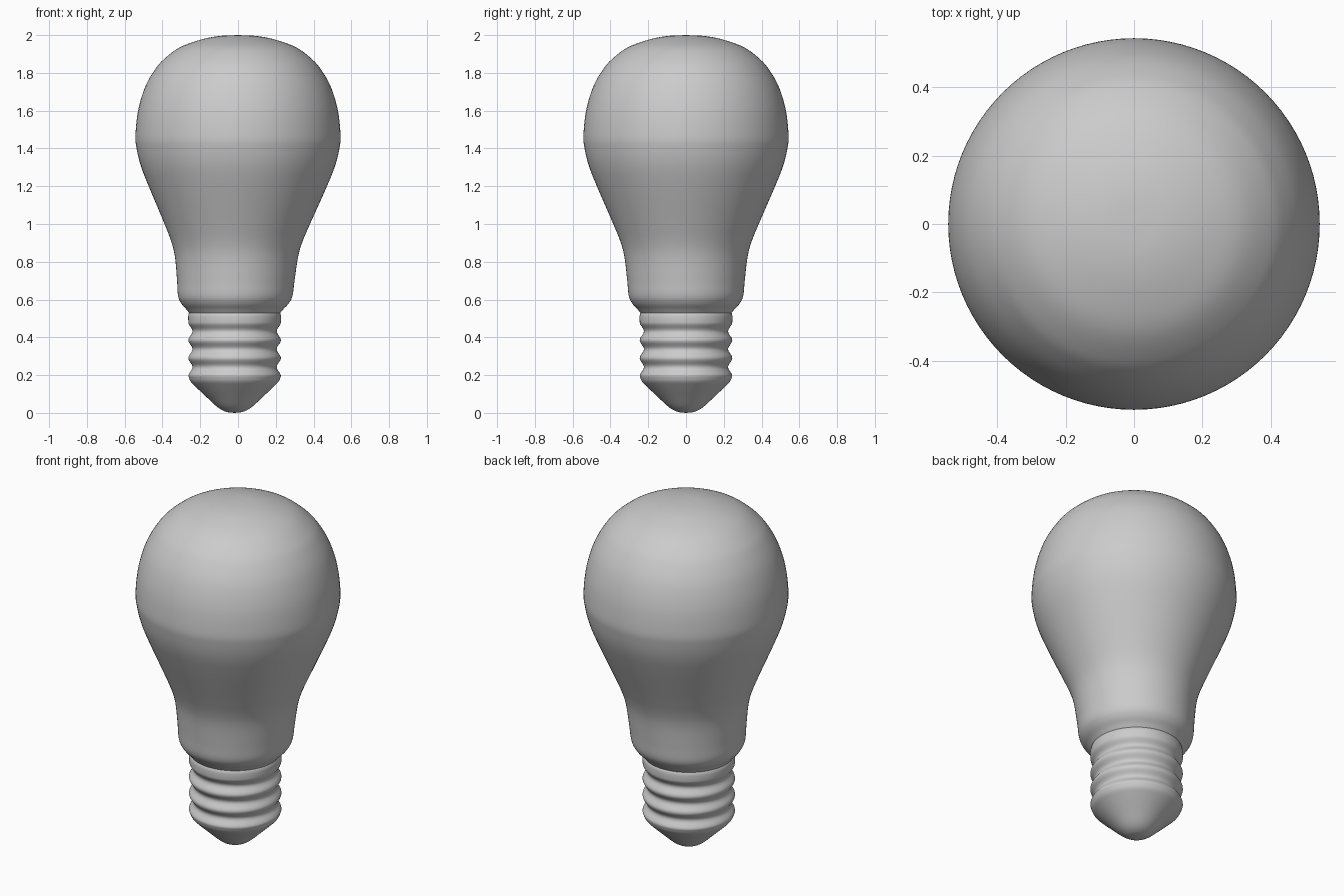
import bpy
import bmesh
from math import cos, pi, tau
from mathutils import Vector

SEGMENTS = 96

cube = bpy.data.objects.get("Cube")
if cube:
    bpy.data.objects.remove(cube, do_unlink=True)


def smooth_profile(points, steps=5):
    """Catmull-Rom curve through (radius, height) points."""
    p = [Vector(q) for q in points]
    p = [2 * p[0] - p[1]] + p + [2 * p[-1] - p[-2]]
    out = []
    for a, b, c, d in zip(p, p[1:], p[2:], p[3:]):
        for i in range(steps):
            t = i / steps
            out.append(b + 0.5 * t * (c - a + t * (2 * a - 5 * b + 4 * c - d
                       + t * (3 * (b - c) + d - a))))
    return out + [p[-2]]


def lean(z):
    """Slight sideways offset of the cap, fading out up the glass."""
    k = min(1, max(0, (1.4 - z) / 0.87))
    return -0.018 * k * k


def lathe(name, profile):
    bm = bmesh.new()
    verts = [bm.verts.new((max(r, 0), 0, z)) for r, z in profile]
    edges = [bm.edges.new(pair) for pair in zip(verts, verts[1:])]
    bmesh.ops.spin(bm, geom=verts + edges, cent=(0, 0, 0), axis=(0, 0, 1),
                   angle=tau, steps=SEGMENTS, use_duplicate=False)
    bmesh.ops.remove_doubles(bm, verts=bm.verts, dist=0.0001)
    bmesh.ops.recalc_face_normals(bm, faces=bm.faces)
    for v in bm.verts:
        v.co.x += lean(v.co.z)
    for f in bm.faces:
        f.smooth = True
    mesh = bpy.data.meshes.new(name)
    bm.to_mesh(mesh)
    bm.free()
    obj = bpy.data.objects.new(name, mesh)
    bpy.context.collection.objects.link(obj)
    return obj


# Glass envelope: rounded lip, waisted neck and wide crown
glass = [(0.242, 0.53), (0.258, 0.55), (0.285, 0.58), (0.303, 0.62),
         (0.311, 0.7), (0.325, 0.82), (0.345, 0.9), (0.385, 1.0),
         (0.472, 1.2), (0.515, 1.31), (0.537, 1.4), (0.543, 1.47),
         (0.529, 1.6), (0.494, 1.72), (0.445, 1.81), (0.395, 1.87),
         (0.31, 1.934), (0.2, 1.975), (0.1, 1.995), (0, 2.0)]
lathe("glass_bulb", smooth_profile(glass))

# Screw cap: rounded contact tip, then wavy threads, then a plain collar
tip = [(0, 0), (0.045, 0.006), (0.09, 0.03), (0.15, 0.085),
       (0.21, 0.142), (0.234, 0.168), (0.245, 0.195)]
first, pitch, turns = 0.195, 0.095, 3
threads = []
for i in range(1, 16 * turns + 1):
    turn = i / 16
    threads.append((0.234 + 0.011 * cos(tau * turn), first + pitch * turn))
collar = [(0.246, 0.51), (0.242, 0.53), (0.236, 0.535)]
lathe("screw_cap", smooth_profile(tip) + threads + collar)
